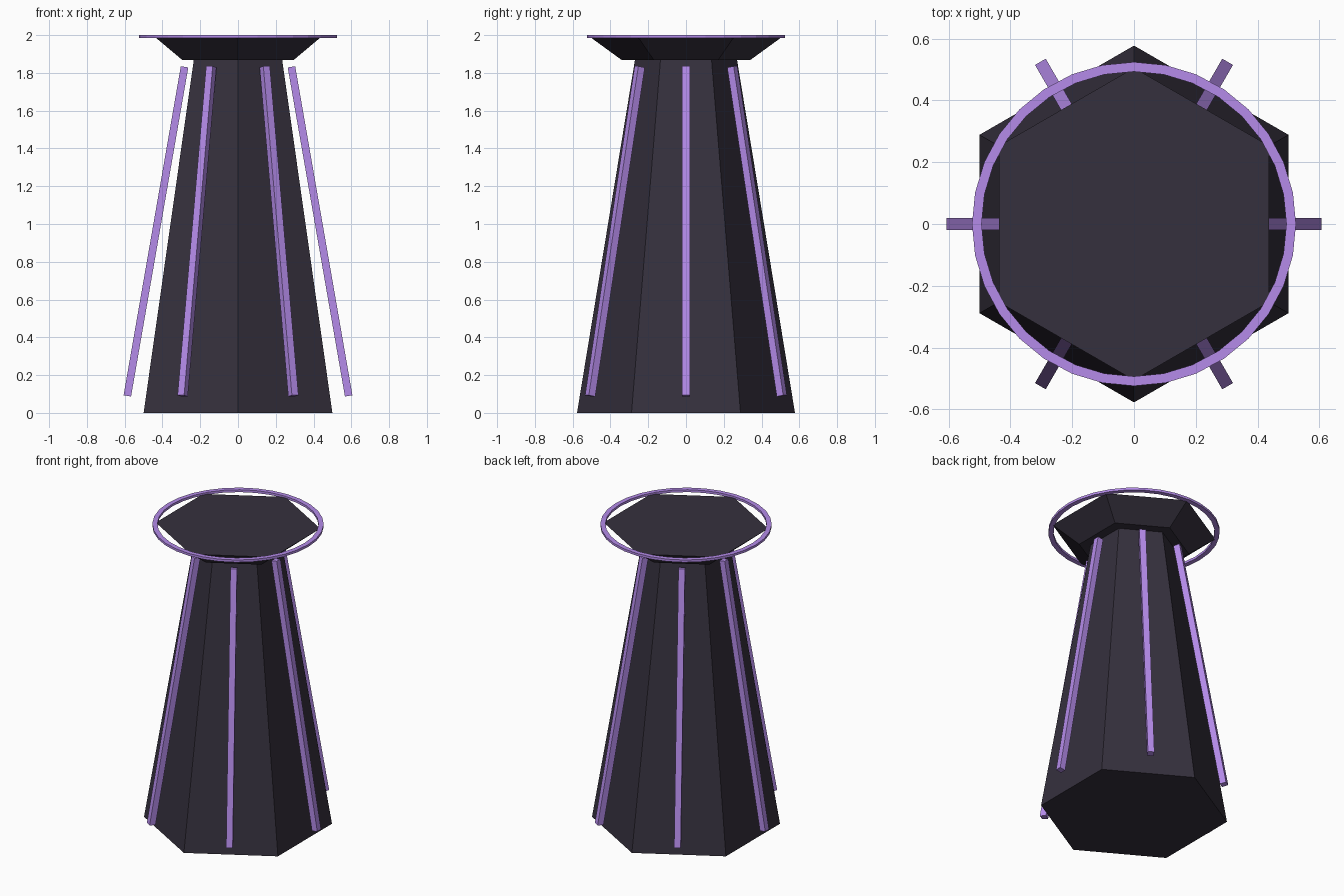
import bpy, bmesh, math
from mathutils import Matrix, Vector

if "Cube" in bpy.data.objects:
    bpy.data.objects.remove(bpy.data.objects["Cube"])


def material(name, color):
    m = bpy.data.materials.new(name)
    m.diffuse_color = color
    m.use_nodes = True
    m.node_tree.nodes["Principled BSDF"].inputs["Base Color"].default_value = m.diffuse_color
    return m


DARK = material("dark_stone", (0.036, 0.03, 0.047, 1))
PURPLE = material("purple_trim", (0.46, 0.26, 0.82, 1))


def add_object(name, bm, mat):
    bmesh.ops.recalc_face_normals(bm, faces=bm.faces)
    mesh = bpy.data.meshes.new(name)
    bm.to_mesh(mesh)
    bm.free()
    mesh.materials.append(mat)
    obj = bpy.data.objects.new(name, mesh)
    bpy.context.collection.objects.link(obj)
    return obj


def lathe(name, profile, sides, mat, start=0.0, closed=False):
    """Sweep (radius, z) points round z; open profiles get end caps."""
    bm = bmesh.new()
    rings = []
    for r, z in profile:
        angles = [start + 2 * math.pi * i / sides for i in range(sides)]
        rings.append([bm.verts.new((r * math.cos(a), r * math.sin(a), z)) for a in angles])
    pairs = list(zip(rings, rings[1:]))
    if closed:
        pairs.append((rings[-1], rings[0]))
    else:
        bm.faces.new(rings[0])
        bm.faces.new(rings[-1])
    for lo, hi in pairs:
        for i in range(sides):
            j = (i + 1) % sides
            bm.faces.new((lo[i], lo[j], hi[j], hi[i]))
    return add_object(name, bm, mat)


# Tapered hexagonal body and flared cap, corners pointing along y
lathe("tower_body", [(0.577, 0), (0.27, 1.87)], 6, DARK, math.pi / 6)
lathe("tower_cap", [(0.34, 1.868), (0.505, 1.988)], 6, DARK, math.pi / 6)

# Thin flat ring round the top
lathe("top_ring", [(0.493, 1.984), (0.524, 1.984), (0.524, 2.0), (0.493, 2.0)],
      32, PURPLE, closed=True)

# Six leaning square rods, one in front of each face
foot, head = Vector((0.586, 0, 0.09)), Vector((0.283, 0, 1.832))
axis = head - foot
lean = Matrix.Rotation(math.atan2(axis.x, axis.z), 4, 'Y')
for i in range(6):
    bm = bmesh.new()
    place = (Matrix.Rotation(i * math.pi / 3, 4, 'Z')
             @ Matrix.Translation((foot + head) / 2) @ lean
             @ Matrix.Diagonal((0.04, 0.04, axis.length, 1)))
    bmesh.ops.create_cube(bm, size=1, matrix=place)
    add_object(f"rod_{i + 1}", bm, PURPLE)
